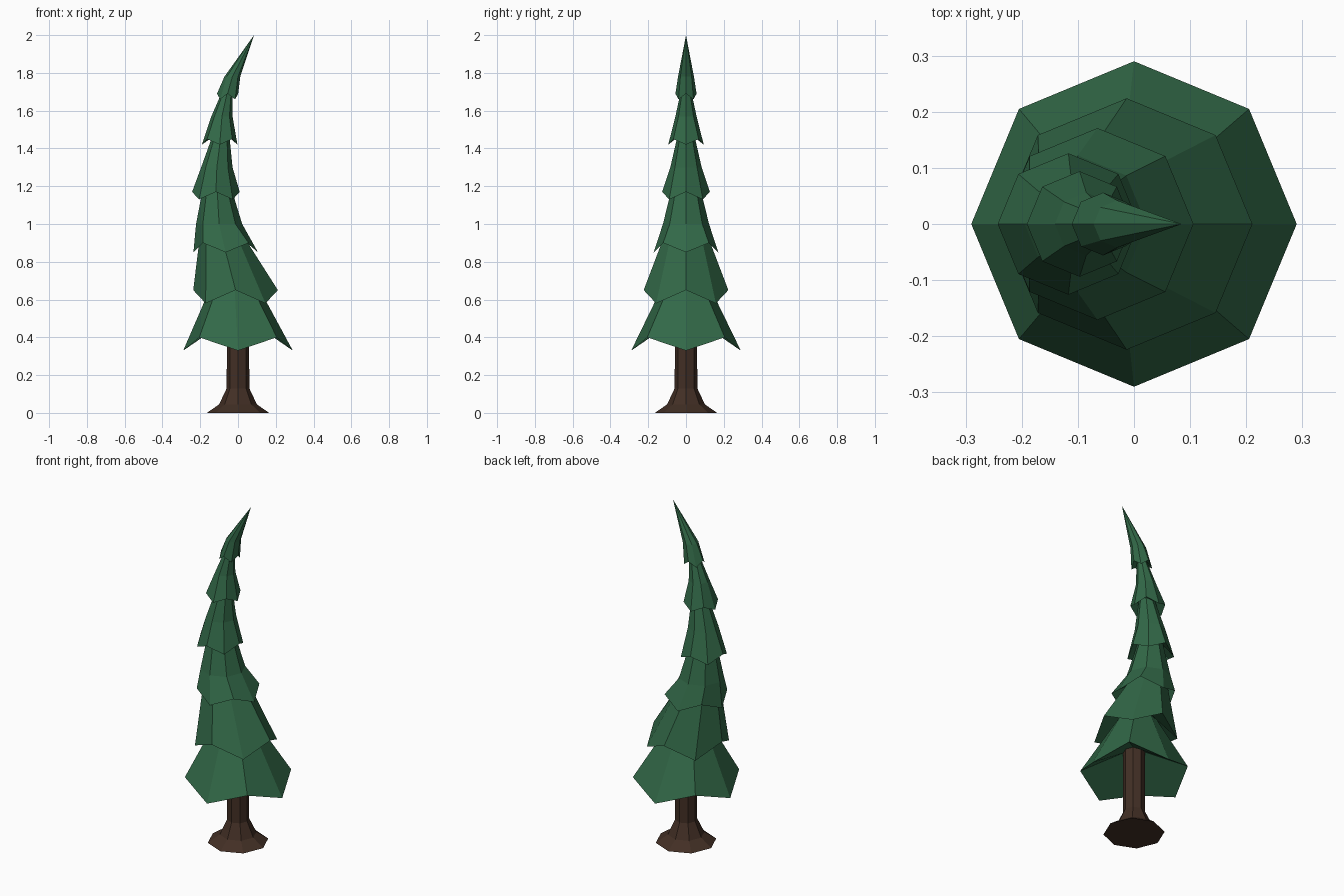
import bpy
import bmesh
from math import cos, sin, pi

if "Cube" in bpy.data.objects:
    bpy.data.objects.remove(bpy.data.objects["Cube"])

SIDES = 8


def make_material(name, color):
    mat = bpy.data.materials.new(name)
    mat.use_nodes = True
    mat.diffuse_color = color
    bsdf = mat.node_tree.nodes["Principled BSDF"]
    bsdf.inputs["Base Color"].default_value = color
    bsdf.inputs["Roughness"].default_value = 0.9
    return mat


def add_ring(bm, x, radius, z_axis, z_diag):
    """Octagon whose heights alternate between axis and diagonal corners."""
    ring = []
    for i in range(SIDES):
        a = 2 * pi * i / SIDES
        z = z_diag if i % 2 else z_axis
        ring.append(bm.verts.new((x + radius * cos(a), radius * sin(a), z)))
    return ring


def loft(name, rings, mat, tip=None):
    """Skin a stack of rings, closed below and ending in a cap or a tip."""
    bm = bmesh.new()
    loops = [add_ring(bm, *r) for r in rings]
    pairs = [(i, (i + 1) % SIDES) for i in range(SIDES)]
    for low, high in zip(loops, loops[1:]):
        for i, j in pairs:
            bm.faces.new((low[i], low[j], high[j], high[i]))
    bm.faces.new(loops[0][::-1])
    if tip:
        apex = bm.verts.new(tip)
        for i, j in pairs:
            bm.faces.new((loops[-1][i], loops[-1][j], apex))
    else:
        bm.faces.new(loops[-1])
    bmesh.ops.recalc_face_normals(bm, faces=bm.faces)
    mesh = bpy.data.meshes.new(name)
    bm.to_mesh(mesh)
    bm.free()
    mesh.materials.append(mat)
    obj = bpy.data.objects.new(name, mesh)
    bpy.context.collection.objects.link(obj)
    return obj


green = make_material("pine green", (0.032, 0.14, 0.064, 1))
brown = make_material("dark bark", (0.054, 0.028, 0.018, 1))

# Trunk with flared root foot
trunk_profile = [(0.165, 0), (0.1, 0.045), (0.06, 0.13), (0.058, 0.6)]
loft("trunk", [(0, r, z, z) for r, z in trunk_profile], brown)

# Branch tiers: x, radius, corner heights of each rim, waist and neck
neck = (0, 0.06, 0.5, 0.5)
tiers = [
    [(0, 0.29, 0.33, 0.4), (-0.02, 0.11, 0.7, 0.7)],
    [(-0.013, 0.224, 0.65, 0.58), (-0.09, 0.11, 0.95, 0.95)],
    [(-0.065, 0.171, 0.85, 0.9), (-0.1, 0.122, 1.0, 1.0), (-0.112, 0.07, 1.21, 1.21)],
    [(-0.117, 0.126, 1.17, 1.13), (-0.112, 0.083, 1.3, 1.3), (-0.09, 0.044, 1.47, 1.47)],
    [(-0.097, 0.094, 1.42, 1.45), (-0.085, 0.056, 1.57, 1.57), (-0.054, 0.026, 1.71, 1.71)],
    [(-0.055, 0.056, 1.69, 1.66), (-0.03, 0.042, 1.78, 1.78)],
]
for n, rings in enumerate(tiers, 1):
    last = n == len(tiers)
    loft(f"branch_tier_{n}", [neck] + rings, green, (0.085, 0, 2.0) if last else None)
    neck = rings[-1]
